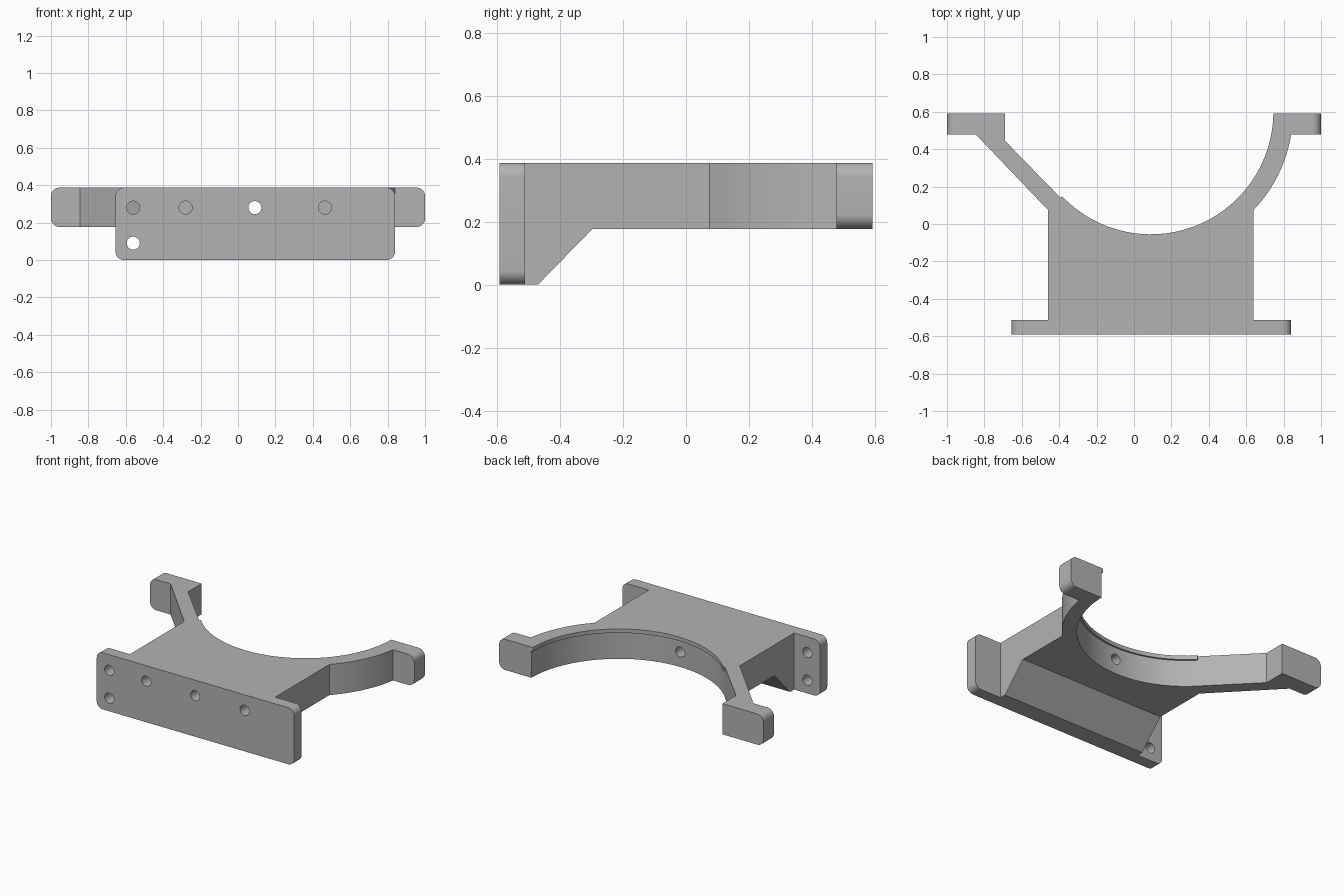
import bpy, bmesh, math
from mathutils import Matrix

old = bpy.data.objects.get("Cube")
if old:
    bpy.data.objects.remove(old)

grey = bpy.data.materials.new("bracket grey")
grey.use_nodes = True
grey.diffuse_color = (0.45, 0.45, 0.45, 1)
grey.node_tree.nodes["Principled BSDF"].inputs["Base Color"].default_value = (0.45, 0.45, 0.45, 1)

TOP, MID = 0.387, 0.177            # top and underside of the saddle
BACK = 0.592                       # half depth
PLATE_BACK = -0.512
CX, CY = 0.09, 0.6                 # centre of the round cradle
HOLE_Z, HOLE_R = 0.28, 0.035

# Maps (a, b, depth) of a profile to world axes
ALONG_Z = Matrix.Identity(4)
ALONG_Y = Matrix(((1, 0, 0, 0), (0, 0, 1, 0), (0, 1, 0, 0), (0, 0, 0, 1)))
ALONG_X = Matrix(((0, 0, 1, 0), (1, 0, 0, 0), (0, 1, 0, 0), (0, 0, 0, 1)))


def prism(name, outline, lo, hi, axes=ALONG_Z):
    bm = bmesh.new()
    face = bm.faces.new([bm.verts.new((a, b, lo)) for a, b in outline])
    out = bmesh.ops.extrude_face_region(bm, geom=[face])
    moved = [v for v in out["geom"] if isinstance(v, bmesh.types.BMVert)]
    bmesh.ops.translate(bm, vec=(0, 0, hi - lo), verts=moved)
    bm.transform(axes)
    bmesh.ops.recalc_face_normals(bm, faces=bm.faces)
    mesh = bpy.data.meshes.new(name)
    bm.to_mesh(mesh)
    bm.free()
    mesh.materials.append(grey)
    ob = bpy.data.objects.new(name, mesh)
    bpy.context.collection.objects.link(ob)
    return ob


def arc(cx, cy, r, start, end, n):
    angles = [math.radians(start + (end - start) * i / n) for i in range(n + 1)]
    return [(cx + r * math.cos(t), cy + r * math.sin(t)) for t in angles]


def rounded(x0, x1, z0, z1, r=0.045):
    return (arc(x1 - r, z1 - r, r, 0, 90, 8) + arc(x0 + r, z1 - r, r, 90, 180, 8)
            + arc(x0 + r, z0 + r, r, 180, 270, 8) + arc(x1 - r, z0 + r, r, 270, 360, 8))


def combine(target, other, operation):
    mod = target.modifiers.new(operation, "BOOLEAN")
    mod.operation, mod.solver, mod.object = operation, "EXACT", other
    bpy.context.view_layer.objects.active = target
    bpy.ops.object.modifier_apply(modifier=mod.name)
    bpy.data.objects.remove(other)


def drill(target, x, z, y0, y1, r=HOLE_R):
    circle = arc(x, z, r, 0, 360, 32)[:-1]
    combine(target, prism("drill", circle, y0, y1, ALONG_Y), "DIFFERENCE")


# Saddle with curved left arm and straight right arm
wall_r, lip_r = 0.667, 0.655
outline = [(-0.46, PLATE_BACK), (0.64, PLATE_BACK)]
outline += arc(CX, CY, 0.76, -43.7, -9.1, 14)
outline += [(0.84, BACK)]
outline += arc(CX, CY, wall_r, -0.7, -138, 48)
outline += [(-0.69, 0.445), (-0.69, BACK), (-0.845, BACK), (-0.845, 0.478), (-0.46, 0.075)]
saddle = prism("saddle_and_arms", outline, MID, TOP)

# Blind bolt holes and counterbored centre hole
for x in (-0.28, 0.465):
    drill(saddle, x, HOLE_Z, -0.6, -0.25)
drill(saddle, CX, HOLE_Z, -0.6, 0.1)
drill(saddle, CX, HOLE_Z, -0.035, 0.1, 0.06)

# Mounting ears at the arm ends
for side in (-1, 1):
    ear = prism("ear", rounded(0.76, 1, MID, TOP), 0.478, BACK, ALONG_Y)
    if side < 0:
        ear.data.transform(Matrix.Scale(-1, 4, (1, 0, 0)))
        ear.data.flip_normals()
    combine(saddle, ear, "UNION")
    drill(saddle, side * 0.925, HOLE_Z, 0.4, 0.7)

# Thin lip along the top of the cradle
lip_outline = arc(CX, CY, lip_r, -0.7, -136.5, 48) + arc(CX, CY, wall_r + 0.003, -136.5, -0.7, 48)
lip = prism("cradle_lip", lip_outline, 0.36, TOP)

# Front plate with bolt holes
plate = prism("front_plate", rounded(-0.655, 0.84, 0, TOP), -BACK, PLATE_BACK, ALONG_Y)
for x in (-0.56, -0.28, CX, 0.465, 0.74):
    drill(plate, x, HOLE_Z, -0.7, -0.4)
for x in (-0.56, 0.74):
    drill(plate, x, 0.09, -0.7, -0.4)

# Sloped gusset under the saddle
gusset = prism("gusset", [(PLATE_BACK, 0), (-0.47, 0), (-0.297, MID), (PLATE_BACK, MID)],
               -0.46, 0.64, ALONG_X)

# Smooth round surfaces, keep edges sharp
for ob in (saddle, lip, plate, gusset):
    bpy.ops.object.select_all(action="DESELECT")
    ob.select_set(True)
    bpy.context.view_layer.objects.active = ob
    bpy.ops.object.shade_smooth_by_angle(angle=math.radians(25))
